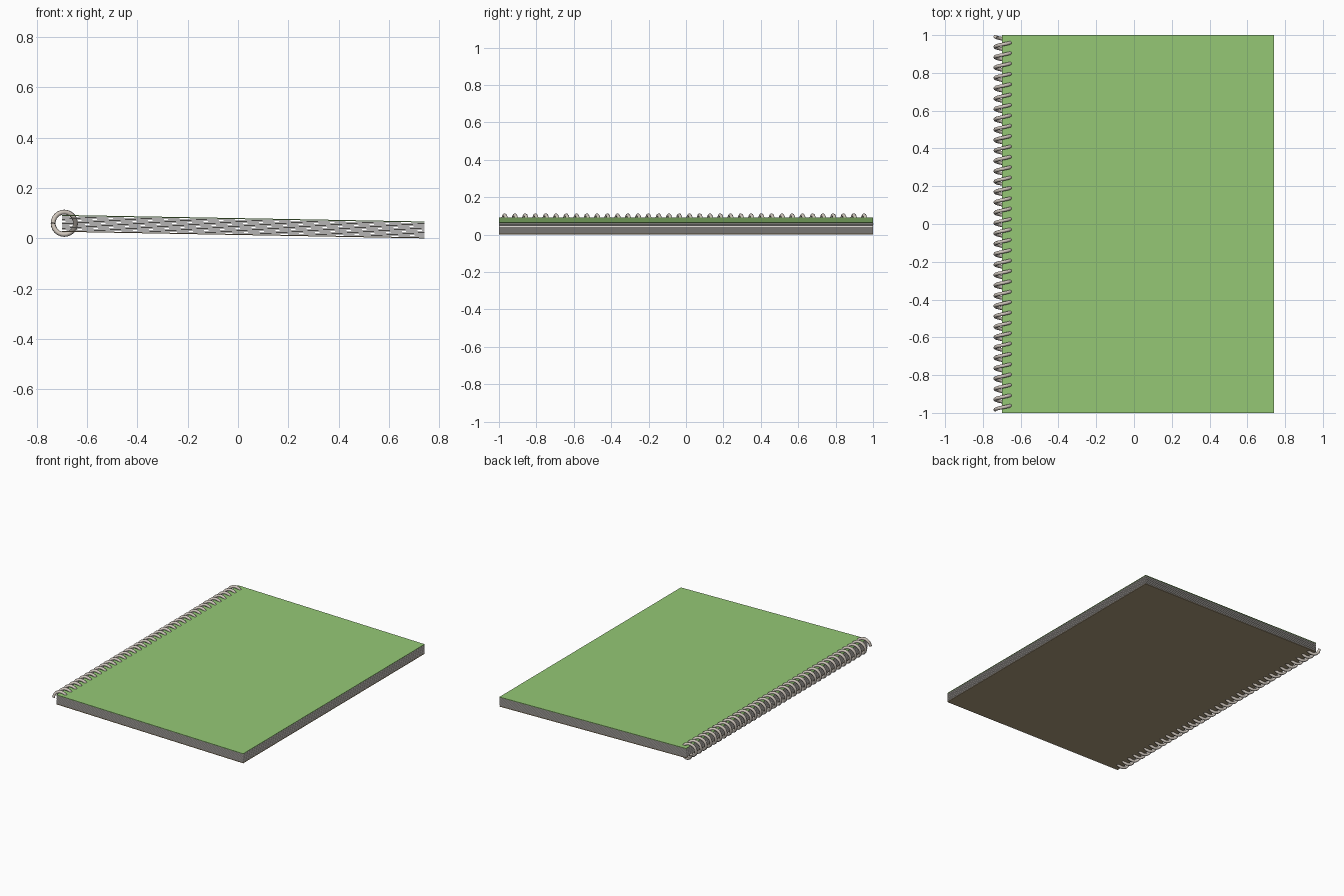
import bpy
import math

if "Cube" in bpy.data.objects:
    bpy.data.objects.remove(bpy.data.objects["Cube"])

X0, X1 = -0.70, 0.74      # spine edge and fore edge
DROP = 0.026              # the stack leans down towards the fore edge
COIL = (-0.69, 0.06)      # coil axis in x, z


def material(name, color):
    m = bpy.data.materials.new(name)
    m.diffuse_color = (*color, 1)
    m.use_nodes = True
    m.node_tree.nodes["Principled BSDF"].inputs["Base Color"].default_value = m.diffuse_color
    return m


def sheet(name, z, thickness, mat):
    """Thin slab whose spine side sits DROP higher than its fore edge."""
    bpy.ops.mesh.primitive_cube_add(size=1)
    ob = bpy.context.object
    ob.name = name
    for v in ob.data.vertices:
        left = v.co.x < 0
        v.co = (X0 if left else X1, 2 * v.co.y,
                z + (DROP if left else 0) + (thickness if v.co.z > 0 else 0))
    ob.data.materials.append(mat)
    return ob


green = material("green_card", (0.30, 0.58, 0.18))
brown = material("brown_card", (0.40, 0.32, 0.20))
paper = material("paper", (0.80, 0.76, 0.72))
wire = material("wire", (0.62, 0.56, 0.50))

# Covers
sheet("back_cover", 0.0, 0.004, brown)
sheet("front_cover", 0.063, 0.004, green)

# Loose pages, evenly spaced between the covers
pages = sheet("pages", 0.0065, 0.0028, paper)
arr = pages.modifiers.new("stack", 'ARRAY')
arr.count = 11
arr.use_relative_offset = False
arr.use_constant_offset = True
arr.constant_offset_displace = (0, 0, 0.0051)

# Spiral wire winding along the spine
TURNS, STEPS, R, PITCH = 36, 24, 0.0445, 0.0549
curve = bpy.data.curves.new("spiral_binding", 'CURVE')
curve.dimensions = '3D'
curve.bevel_depth = 0.0095
curve.bevel_resolution = 2
curve.use_fill_caps = True
spline = curve.splines.new('POLY')
count = TURNS * STEPS + 1
spline.points.add(count - 1)
for i, p in enumerate(spline.points):
    a = math.pi + 2 * math.pi * i / STEPS
    p.co = (COIL[0] + R * math.cos(a), 0.993 - PITCH * i / STEPS,
            COIL[1] + R * math.sin(a), 1)
coil = bpy.data.objects.new("spiral_binding", curve)
bpy.context.collection.objects.link(coil)
curve.materials.append(wire)

# Turn the wire into a smooth mesh
bpy.ops.object.select_all(action='DESELECT')
coil.select_set(True)
bpy.context.view_layer.objects.active = coil
bpy.ops.object.convert(target='MESH')
bpy.ops.object.shade_smooth_by_angle(angle=math.radians(50))
